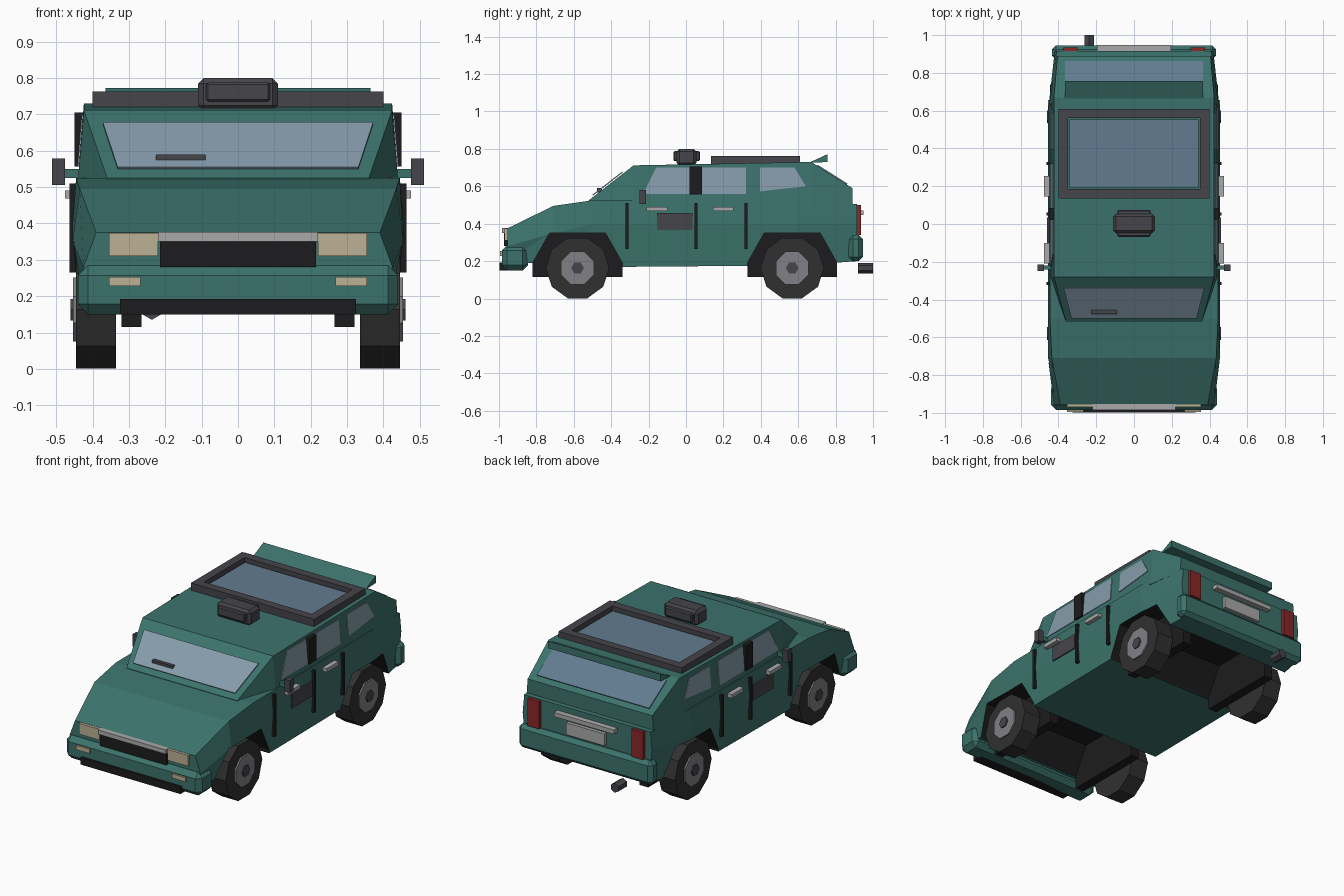
import bpy, bmesh, math
from mathutils import Vector

if "Cube" in bpy.data.objects:
    bpy.data.objects.remove(bpy.data.objects["Cube"])


def mat(name, r, g, b):
    m = bpy.data.materials.new(name)
    m.diffuse_color = (r, g, b, 1)
    m.use_nodes = True
    m.node_tree.nodes["Principled BSDF"].inputs["Base Color"].default_value = m.diffuse_color
    return m


PAINT = mat("teal_paint", .045, .17, .15)
BLACK = mat("black", .012, .012, .013)
DARK = mat("dark_grey", .06, .06, .07)
TYRE = mat("rubber", .03, .03, .03)
RIM = mat("rim_grey", .22, .22, .24)
CHROME = mat("chrome", .4, .4, .4)
GLASS = mat("glass", .24, .33, .41)
ROOFGLASS = mat("roof_glass", .12, .2, .28)
LAMP = mat("lamp", .5, .44, .3)
RED = mat("red_lamp", .25, .02, .02)


def finish(name, bm, m, mirror=False, bevel=0):
    bmesh.ops.recalc_face_normals(bm, faces=bm.faces)
    me = bpy.data.meshes.new(name)
    bm.to_mesh(me)
    bm.free()
    me.materials.append(m)
    ob = bpy.data.objects.new(name, me)
    bpy.context.collection.objects.link(ob)
    if bevel:
        b = ob.modifiers.new("bevel", 'BEVEL')
        b.width, b.segments = bevel, 1
    if mirror:
        ob.modifiers.new("mirror", 'MIRROR')
    return ob


def prism(name, pts, vec, m, mirror=False, bevel=0):
    """Polygon pushed along a vector."""
    bm = bmesh.new()
    a = [bm.verts.new(p) for p in pts]
    b = [bm.verts.new(Vector(p) + Vector(vec)) for p in pts]
    bm.faces.new(a)
    bm.faces.new(b)
    for i in range(len(a)):
        j = (i + 1) % len(a)
        bm.faces.new((a[i], a[j], b[j], b[i]))
    return finish(name, bm, m, mirror, bevel)


def box(name, x, y, z, m, mirror=False, bevel=0):
    pts = [(x[0], y[0], z[0]), (x[1], y[0], z[0]), (x[1], y[1], z[0]), (x[0], y[1], z[0])]
    return prism(name, pts, (0, 0, z[1] - z[0]), m, mirror, bevel)


def disc(name, n, r, x, y, z, m, mirror=True):
    """Flat-bottomed n-gon cylinder along x."""
    ang = [2 * math.pi * (i + .5) / n - math.pi / 2 for i in range(n)]
    return prism(name, [(x[0], y + r * math.cos(t), z + r * math.sin(t)) for t in ang],
                 (x[1] - x[0], 0, 0), m, mirror)


def loft(name, stations, m):
    """Half cross-sections (y, [(x, z)...]) mirrored and joined along y."""
    bm = bmesh.new()
    rings = []
    for y, half in stations:
        full = half + [(-x, z) for x, z in reversed(half)]
        rings.append([bm.verts.new((x, y, z)) for x, z in full])
    for a, b in zip(rings, rings[1:]):
        for i in range(len(a)):
            j = (i + 1) % len(a)
            bm.faces.new((a[i], a[j], b[j], b[i]))
    bm.faces.new(rings[0])
    bm.faces.new(rings[-1])
    return finish(name, bm, m)


# Lower body
body = loft("lower_body", [
    (-.955, [(.40, .20), (.425, .28), (.39, .375)]),
    (-.71, [(.435, .18), (.455, .35), (.435, .495)]),
    (-.50, [(.44, .168), (.455, .40), (.445, .525)]),
    (.60, [(.44, .177), (.455, .40), (.445, .53)]),
    (.915, [(.40, .20), (.42, .40), (.41, .505)])], PAINT)
body.data.materials.append(BLACK)

# Cabin
loft("cabin", [
    (-.52, [(.36, .50), (.36, .525)]),
    (-.28, [(.442, .50), (.424, .712)]),
    (.67, [(.442, .50), (.424, .73)]),
    (.89, [(.412, .50), (.405, .59)])], PAINT)

# Wheels, arches and liners
for end, cy in (("front", -.58), ("rear", .568)):
    arch = [(-.24, .115), (-.24, .19), (-.15, .35), (.15, .35), (.24, .19), (.24, .115)]
    cut = prism(end + "_arch_cutter", [(-.6, cy + y, z) for y, z in arch], (1.2, 0, 0), BLACK)
    cut.hide_render = True
    cut.hide_viewport = True
    mod = body.modifiers.new(end + "_arch", 'BOOLEAN')
    mod.operation, mod.object, mod.solver = 'DIFFERENCE', cut, 'EXACT'
    mod.material_mode = 'TRANSFER'
    prism(end + "_wheel_liner", [(.265, cy + y, z) for y, z in arch], (.055, 0, 0), BLACK, True)
    disc(end + "_tyre", 10, .17, (.335, .445), cy, .163, TYRE)
    disc(end + "_rim", 8, .095, (.40, .454), cy, .163, RIM)
    disc(end + "_hub_cap", 6, .034, (.42, .461), cy, .163, DARK)

# Bumpers
box("front_bumper", (-.44, .44), (-.985, -.845), (.15, .285), PAINT, bevel=.028)
box("front_lip", (-.325, .325), (-.998, -.93), (.15, .192), BLACK)
box("rear_bumper", (-.435, .435), (.87, .945), (.20, .34), PAINT, bevel=.022)

# Front lamps and grille
box("headlight", (.22, .355), (-.97, -.93), (.31, .374), LAMP, True)
box("fog_lamp", (.268, .355), (-.995, -.96), (.228, .253), LAMP, True)
box("grille", (-.215, .215), (-.972, -.93), (.28, .352), BLACK)
box("grille_trim", (-.22, .22), (-.985, -.93), (.351, .376), CHROME)

# Rear lamps, plate, handle bar and exhaust
box("tail_light", (.30, .375), (.90, .935), (.34, .50), RED, True)
box("rear_plate", (-.125, .125), (.90, .935), (.355, .425), CHROME)
box("tailgate_bar", (-.195, .195), (.90, .948), (.447, .472), CHROME)
prism("exhaust_pipe", [(-.237 + .028 * math.cos(i * math.pi / 3 + math.pi / 6), .92,
      .163 + .028 * math.sin(i * math.pi / 3 + math.pi / 6)) for i in range(6)], (0, .08, 0), DARK)

# Windscreen, wiper and rear window
prism("windscreen", [(-.331, -.497, .55), (.331, -.497, .55), (.372, -.337, .674), (-.372, -.337, .674)],
      (0, -.004, .005), GLASS)
box("wiper", (-.225, -.09), (-.476, -.45), (.567, .59), DARK)
prism("rear_window", [(-.365, .70, .709), (.365, .70, .709), (.365, .86, .608), (-.365, .86, .608)],
      (0, .004, .006), ROOFGLASS)

# Side windows follow the leaning cabin side
for name, pts in (("front_door", [(-.23, .558), (.02, .558), (.02, .70), (-.16, .70)]),
                  ("rear_door", [(.085, .558), (.32, .558), (.32, .70), (.085, .70)]),
                  ("quarter", [(.395, .573), (.64, .60), (.58, .70), (.395, .70)])):
    prism(name + "_window", [(.442 - .08 * (z - .5), y, z) for y, z in pts], (.004, 0, 0), GLASS, True)
box("door_pillar", (.41, .45), (.02, .085), (.556, .705), BLACK, True)

# Door details
for y in (-.315, .053, .32):
    box("door_gap", (.43, .464), (y - .008, y + .008), (.265, .51), BLACK, True)
for y in (-.155, .20):
    box("door_handle", (.44, .476), (y - .055, y + .055), (.468, .49), CHROME, True)
box("door_panel", (.43, .46), (-.155, .035), (.367, .456), DARK, True)

# Wing mirrors
box("mirror_arm", (.40, .48), (-.24, -.22), (.525, .55), PAINT, True)
box("mirror", (.476, .511), (-.248, -.214), (.506, .579), DARK, True)

# Roof frame with glass panel
box("roof_frame_side", (.35, .40), (.135, .61), (.71, .763), DARK, True)
for y in (.135, .56):
    box("roof_frame_cross", (-.35, .35), (y, y + .05), (.71, .763), DARK)
box("roof_glass_panel", (-.342, .342), (.193, .552), (.71, .74), ROOFGLASS)

# Roof lamp
box("roof_lamp", (-.11, .11), (-.05, .055), (.71, .80), DARK, bevel=.015)
box("roof_lamp_lens", (-.088, .088), (-.068, .075), (.735, .788), DARK, bevel=.006)

# Spoiler
prism("spoiler", [(-.365, .655, .725), (-.365, .757, .73), (-.365, .757, .772)], (.73, 0, 0), PAINT)
